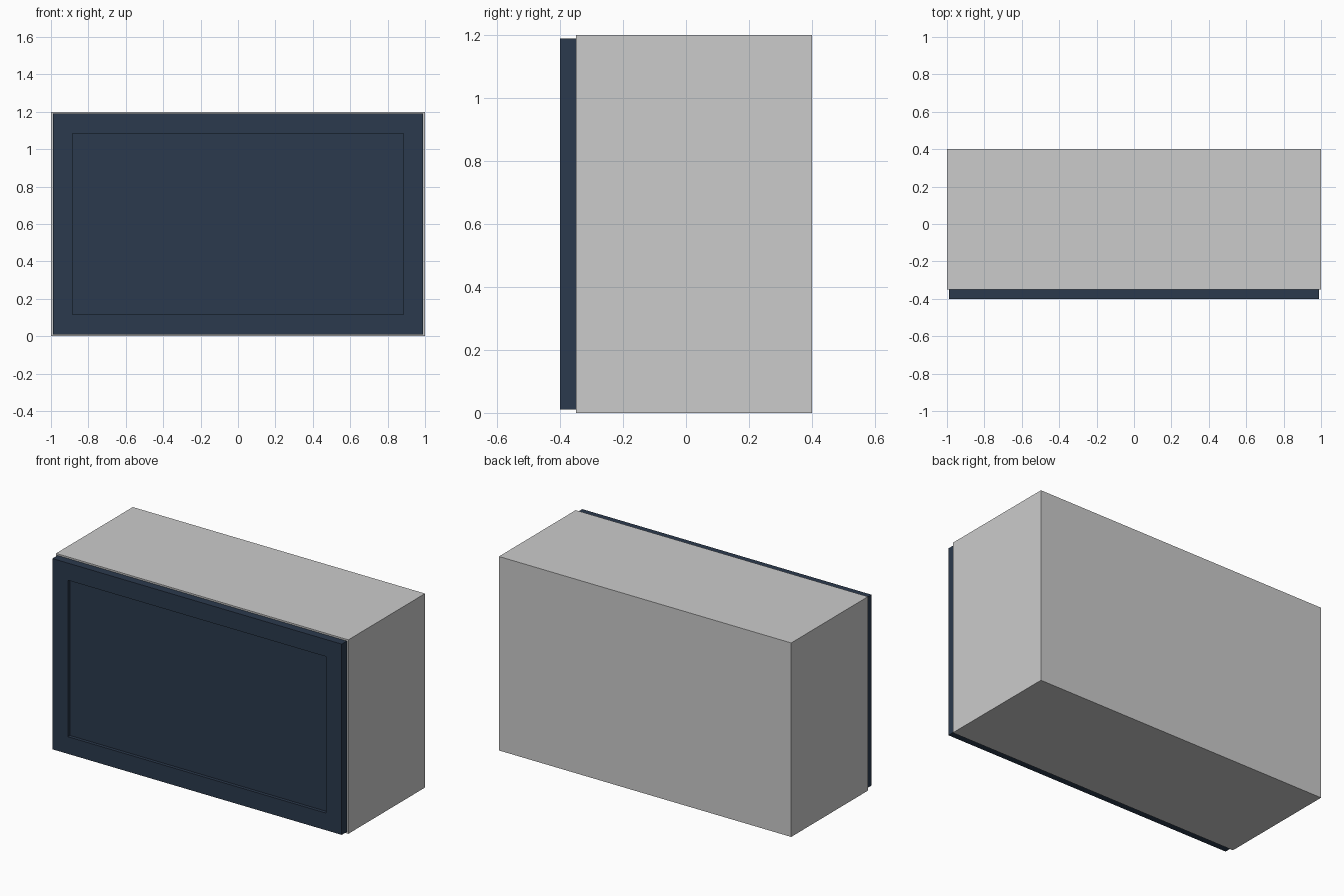
import bpy, bmesh
from mathutils import Vector

if "Cube" in bpy.data.objects:
    bpy.data.objects.remove(bpy.data.objects["Cube"])


def box(name, lo, hi):
    """Axis-aligned box between two corners."""
    lo, hi = Vector(lo), Vector(hi)
    bm = bmesh.new()
    bmesh.ops.create_cube(bm, size=1)
    for v in bm.verts:
        v.co = Vector((v.co[i] + 0.5) * (hi[i] - lo[i]) + lo[i] for i in range(3))
    mesh = bpy.data.meshes.new(name)
    bm.to_mesh(mesh)
    bm.free()
    obj = bpy.data.objects.new(name, mesh)
    bpy.context.collection.objects.link(obj)
    return obj


W, H, T = 1.0, 1.2, 0.05          # half width, height, board thickness
FRONT, BACK = -0.35, 0.40         # carcass depth range
BACK_T = 0.02

# Carcass: full-height sides with the other boards between them
box("left_side", (-W, FRONT, 0), (-W + T, BACK, H))
box("right_side", (W - T, FRONT, 0), (W, BACK, H))
box("bottom_board", (-W + T, FRONT, 0), (W - T, BACK, T))
box("top_board", (-W + T, FRONT, H - T), (W - T, BACK, H))
box("back_panel", (-W + T, BACK - BACK_T, T), (W - T, BACK, H - T))

# Framed door with a recessed centre panel
door = box("door", (-0.99, -0.40, 0.01), (0.99, FRONT, 1.19))
bm = bmesh.new()
bm.from_mesh(door.data)
bm.normal_update()
face = min(bm.faces, key=lambda f: f.calc_center_median().y)
bmesh.ops.inset_region(bm, faces=[face], thickness=0.15)
ext = bmesh.ops.extrude_discrete_faces(bm, faces=[face])
panel = ext["faces"][0]
bmesh.ops.translate(bm, verts=panel.verts, vec=(0, 0.02, 0))
bmesh.ops.recalc_face_normals(bm, faces=bm.faces)
bm.to_mesh(door.data)
bm.free()

# Dark blue paint
paint = bpy.data.materials.new("navy_paint")
paint.diffuse_color = (0.024, 0.042, 0.075, 1)
paint.use_nodes = True
paint.node_tree.nodes["Principled BSDF"].inputs["Base Color"].default_value = paint.diffuse_color
door.data.materials.append(paint)
